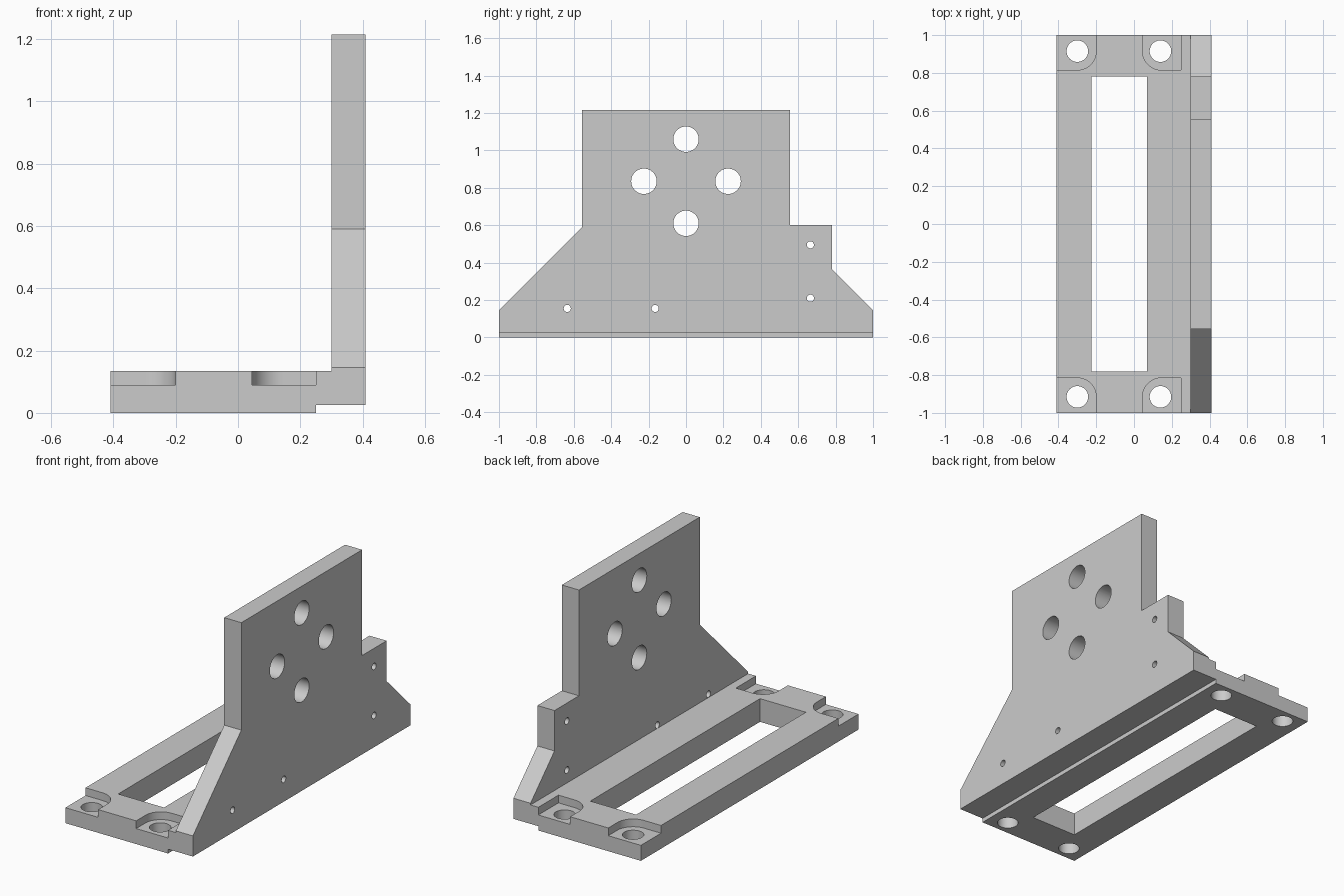
import bpy
import bmesh
from mathutils import Matrix, Vector
from math import sin, cos, pi

cube = bpy.data.objects.get("Cube")
if cube:
    bpy.data.objects.remove(cube, do_unlink=True)

grey = bpy.data.materials.new("light grey metal")
grey.use_nodes = True
colour = (0.6, 0.6, 0.6, 1)
grey.diffuse_color = colour
grey.node_tree.nodes["Principled BSDF"].inputs["Base Color"].default_value = colour


def prism(name, points, axis, start, end):
    """Extrude a 2D outline along x, y or z between two positions."""
    place = {"x": lambda a, b: (start, a, b),
             "y": lambda a, b: (a, start, b),
             "z": lambda a, b: (a, b, start)}[axis]
    bm = bmesh.new()
    face = bm.faces.new([bm.verts.new(place(a, b)) for a, b in points])
    made = bmesh.ops.extrude_face_region(bm, geom=[face])["geom"]
    move = Vector([end - start if c == axis else 0 for c in "xyz"])
    bmesh.ops.translate(bm, vec=move, verts=[v for v in made if isinstance(v, bmesh.types.BMVert)])
    bmesh.ops.recalc_face_normals(bm, faces=bm.faces)
    mesh = bpy.data.meshes.new(name)
    bm.to_mesh(mesh)
    bm.free()
    mesh.materials.append(grey)
    obj = bpy.data.objects.new(name, mesh)
    bpy.context.collection.objects.link(obj)
    return obj


def circle(a, b, r, sides=48):
    return [(a + r * cos(2 * pi * i / sides), b + r * sin(2 * pi * i / sides)) for i in range(sides)]


def combine(body, tool, operation):
    """Apply a boolean and discard the tool."""
    mod = body.modifiers.new(operation.lower(), "BOOLEAN")
    mod.operation = operation
    mod.solver = "EXACT"
    mod.object = tool
    bpy.context.view_layer.objects.active = body
    bpy.ops.object.modifier_apply(modifier=mod.name)
    bpy.data.objects.remove(tool, do_unlink=True)


# Base slab with a stepped underside
bracket = prism("angle_bracket", [(-0.41, 0), (0.25, 0), (0.25, 0.025), (0.3, 0.025),
                                  (0.3, 0.135), (-0.41, 0.135)], "y", -1, 1)

# Long window through the base
window = prism("window_cutter", [(-0.225, -0.78), (0.07, -0.78), (0.07, 0.78), (-0.225, 0.78)],
               "z", -0.1, 0.3)
combine(bracket, window, "DIFFERENCE")


# Corner pockets, each with one rounded inner corner, and their bolt holes
def pocket(outer, inner, side):
    sign = 1 if inner > outer else -1
    r, depth = 0.1, 0.815
    arc = [(inner - sign * r * (1 - cos(t)), side * (depth + r * (1 - sin(t))))
           for t in (i * pi / 24 for i in range(13))]
    return [(outer, side * 1.1), (inner, side * 1.1)] + arc + [(outer, side * depth)]


for side in (-1, 1):
    for outer, inner, hole_x in ((-0.5, -0.2, -0.3), (0.25, 0.045, 0.14)):
        combine(bracket, prism("pocket_cutter", pocket(outer, inner, side), "z", 0.09, 0.3), "DIFFERENCE")
        combine(bracket, prism("bolt_cutter", circle(hole_x, side * 0.915, 0.057), "z", -0.1, 0.3),
                "DIFFERENCE")

# Upright plate with sloped shoulders and a stepped rear edge
plate = prism("upright_plate", [(-1, 0.025), (1, 0.025), (1, 0.145), (0.78, 0.365), (0.78, 0.6),
                                (0.555, 0.6), (0.555, 1.215), (-0.555, 1.215),
                                (-0.555, 0.59), (-1, 0.145)], "x", 0.3, 0.41)

# Four large mounting holes and four small pin holes
holes = [(0, 1.06, 0.068), (-0.225, 0.835, 0.068), (0.225, 0.835, 0.068), (0, 0.61, 0.068),
         (-0.635, 0.155, 0.019), (-0.165, 0.155, 0.019), (0.665, 0.495, 0.019), (0.665, 0.21, 0.019)]
for y, z, r in holes:
    combine(plate, prism("hole_cutter", circle(y, z, r), "x", 0.2, 0.5), "DIFFERENCE")

# Fuse plate and base into one solid
combine(bracket, plate, "UNION")

bpy.ops.object.select_all(action="DESELECT")
bracket.select_set(True)
bpy.context.view_layer.objects.active = bracket
bpy.ops.object.shade_smooth_by_angle(angle=pi / 6)
